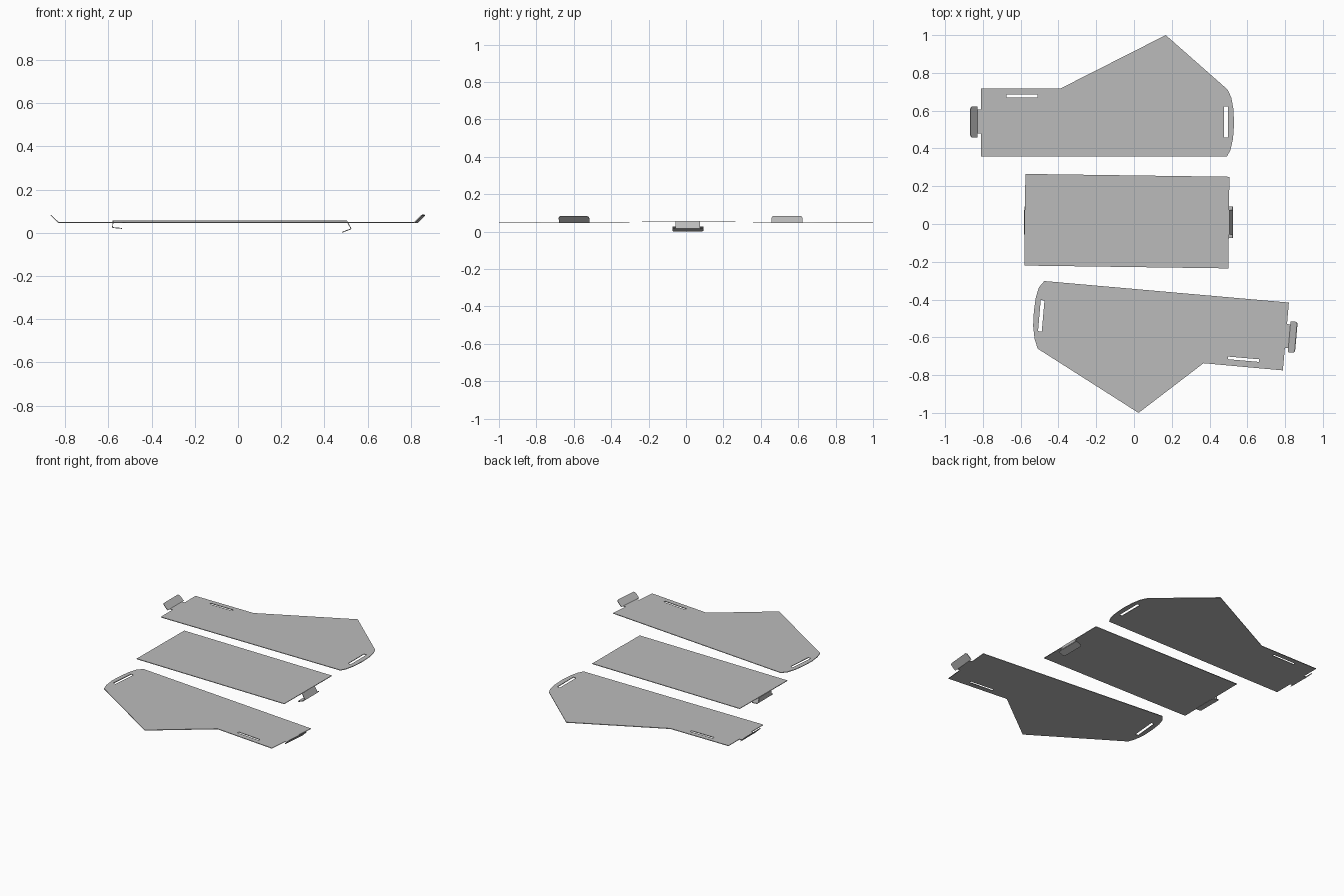
import bpy
import bmesh
from math import sin, cos, pi, radians
from mathutils import Vector

cube = bpy.data.objects.get("Cube")
if cube:
    bpy.data.objects.remove(cube, do_unlink=True)

THICK = 0.004
WING_Z = 0.047
PANEL_Z = 0.055

metal = bpy.data.materials.new("sheet grey")
metal.use_nodes = True
grey = (0.5, 0.5, 0.5, 1)
metal.diffuse_color = grey
metal.node_tree.nodes["Principled BSDF"].inputs["Base Color"].default_value = grey


def slot(cx, cy, length, width, angle):
    """Corners of a rectangular slot turned by an angle in degrees."""
    a = radians(angle)
    u = Vector((cos(a), sin(a))) * length / 2
    v = Vector((-sin(a), cos(a))) * width / 2
    c = Vector((cx, cy))
    return [c + u + v, c - u + v, c - u - v, c + u - v]


def plate(name, z, outline, slots=()):
    """Flat sheet with slots, filled from closed 2D outlines."""
    curve = bpy.data.curves.new(name, 'CURVE')
    curve.dimensions = '2D'
    curve.fill_mode = 'BOTH'
    curve.extrude = THICK / 2
    for loop in [outline, *slots]:
        spline = curve.splines.new('POLY')
        spline.points.add(len(loop) - 1)
        for point, (x, y) in zip(spline.points, loop):
            point.co = (x, y, 0, 1)
        spline.use_cyclic_u = True
    temp = bpy.data.objects.new(name, curve)
    bpy.context.collection.objects.link(temp)
    bpy.context.view_layer.update()
    deps = bpy.context.evaluated_depsgraph_get()
    mesh = bpy.data.meshes.new_from_object(temp.evaluated_get(deps))
    bpy.data.objects.remove(temp, do_unlink=True)
    mesh.materials.clear()
    mesh.materials.append(metal)
    obj = bpy.data.objects.new(name, mesh)
    obj.location.z = z
    bpy.context.collection.objects.link(obj)


def flap(name, start, end, across, width, radius=0.0):
    """Bent sheet strip from start to end, with its far corners rounded."""
    start, end = Vector(start), Vector(end)
    run = (end - start).normalized()
    length = (end - start).length
    side = Vector(across).normalized()
    pts = [(0, -width / 2)]
    for sign in (-1, 1):
        arc = []
        for i in range(6):
            a = i * pi / 10
            arc.append((length - radius * (1 - cos(a)),
                        sign * (width / 2 - radius * (1 - sin(a)))))
        if radius == 0:
            arc = arc[:1]
        pts += arc[::-1] if sign < 0 else arc
    pts.append((0, width / 2))
    bm = bmesh.new()
    normal = run.cross(side)
    base = [bm.verts.new(start + run * u + side * v - normal * THICK / 2) for u, v in pts]
    face = bm.faces.new(base)
    grown = bmesh.ops.extrude_face_region(bm, geom=[face], use_keep_orig=True)["geom"]
    top = [g for g in grown if isinstance(g, bmesh.types.BMVert)]
    bmesh.ops.translate(bm, verts=top, vec=normal * THICK)
    bmesh.ops.recalc_face_normals(bm, faces=bm.faces)
    mesh = bpy.data.meshes.new(name)
    bm.to_mesh(mesh)
    bm.free()
    mesh.materials.append(metal)
    bpy.context.collection.objects.link(bpy.data.objects.new(name, mesh))


# Back side panel with its tab neck and two slots
plate("back_side_panel", WING_Z,
      [(-0.81, 0.357), (0.492, 0.357), (0.51, 0.39), (0.524, 0.45), (0.53, 0.53),
       (0.526, 0.61), (0.515, 0.67), (0.495, 0.712), (0.168, 1.0), (-0.39, 0.717),
       (-0.81, 0.717), (-0.81, 0.605), (-0.832, 0.605), (-0.832, 0.48), (-0.81, 0.48)],
      [slot(-0.593, 0.678, 0.165, 0.014, 0), slot(0.487, 0.54, 0.165, 0.02, 90)])
flap("back_panel_tab", (-0.83, 0.54, WING_Z), (-0.866, 0.54, 0.082), (0, 1, 0), 0.164, 0.015)

# Front side panel, turned slightly, with its tab neck and two slots
plate("front_side_panel", WING_Z,
      [(-0.475, -0.302), (0.82, -0.416), (0.81, -0.53), (0.83, -0.532), (0.819, -0.657),
       (0.799, -0.655), (0.788, -0.775), (0.368, -0.737), (0.024, -1.0), (-0.51, -0.66),
       (-0.526, -0.61), (-0.534, -0.54), (-0.53, -0.46), (-0.519, -0.385), (-0.503, -0.335)],
      [slot(0.58, -0.716, 0.165, 0.014, -5), slot(-0.491, -0.486, 0.165, 0.02, 85)])
flap("front_panel_tab", (0.823, -0.597, WING_Z), (0.858, -0.6, 0.082),
     (0.088, 1, 0), 0.164, 0.015)

# Middle panel with a hooked tab folded under each end
plate("middle_panel", PANEL_Z,
      [(-0.575, 0.265), (0.505, 0.25), (0.5, -0.235), (-0.581, -0.22)])
flap("left_hook_drop", (0.503, 0.01, PANEL_Z), (0.523, 0.01, 0.019), (0, 1, 0), 0.13)
flap("left_hook_lip", (0.523, 0.01, 0.018), (0.481, 0.01, 0.002), (0, 1, 0), 0.166, 0.015)
flap("right_hook_drop", (-0.578, 0.01, PANEL_Z), (-0.58, 0.01, 0.024), (0, 1, 0), 0.13)
flap("right_hook_lip", (-0.58, 0.01, 0.024), (-0.536, 0.01, 0.02), (0, 1, 0), 0.166, 0.015)
